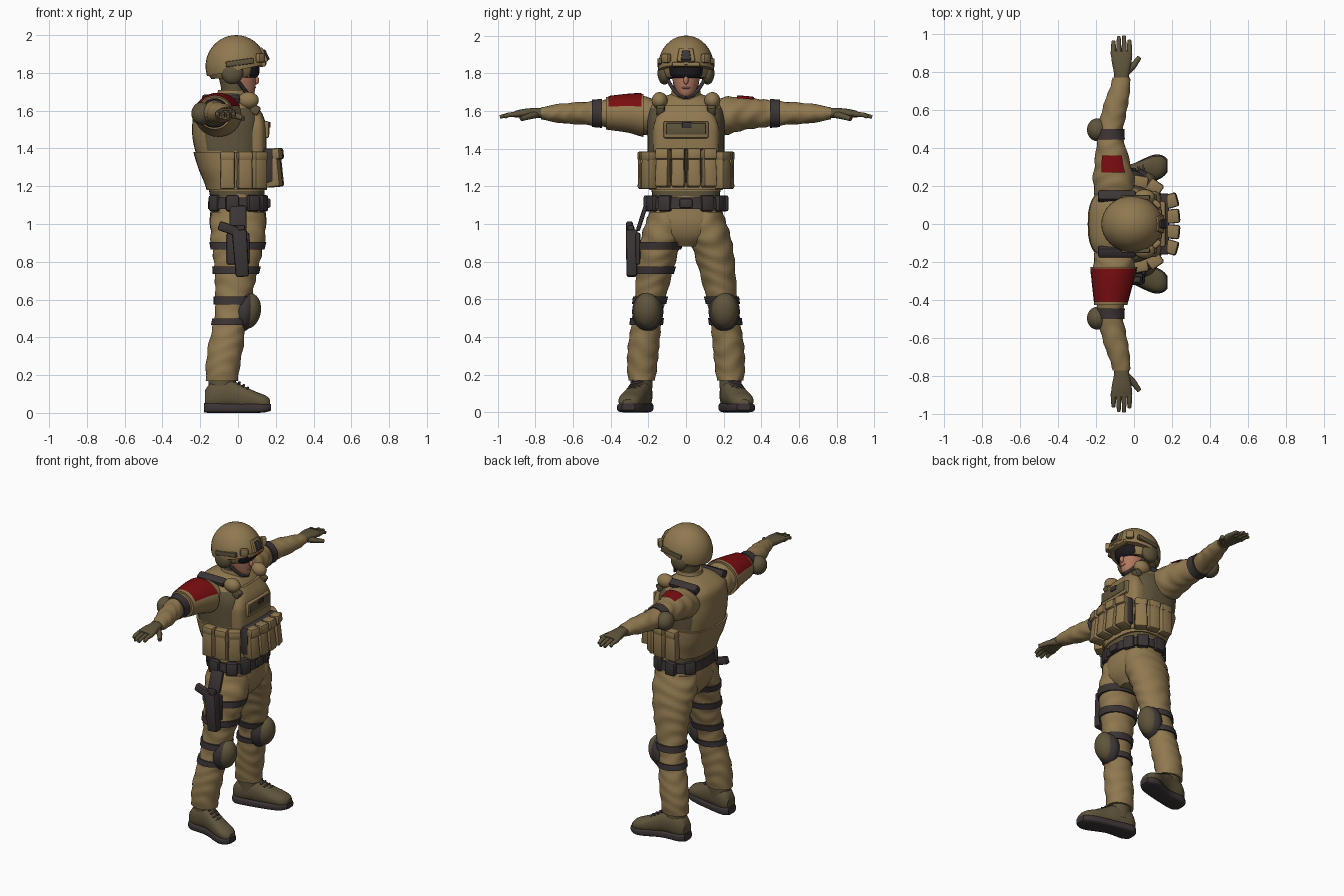
import bpy, bmesh, math
from mathutils import Vector, Euler, Matrix

cube = bpy.data.objects.get("Cube")
if cube:
    bpy.data.objects.remove(cube, do_unlink=True)


def material(name, r, g, b):
    m = bpy.data.materials.new(name)
    m.use_nodes = True
    m.diffuse_color = (r, g, b, 1)
    bsdf = m.node_tree.nodes["Principled BSDF"]
    bsdf.inputs["Base Color"].default_value = (r, g, b, 1)
    bsdf.inputs["Roughness"].default_value = 0.8
    return m


TAN = material("tan cloth", 0.28, 0.19, 0.08)
OLIVE = material("olive cloth", 0.115, 0.09, 0.045)
DARK = material("charcoal webbing", 0.045, 0.035, 0.036)
BLACK = material("black lens", 0.012, 0.01, 0.013)
SKIN = material("skin", 0.45, 0.19, 0.12)
RED = material("red patch", 0.19, 0.004, 0.005)


def finish(name, bm, mats, angle=40):
    mesh = bpy.data.meshes.new(name)
    bm.to_mesh(mesh)
    bm.free()
    for m in mats:
        mesh.materials.append(m)
    ob = bpy.data.objects.new(name, mesh)
    bpy.context.collection.objects.link(ob)
    bpy.ops.object.select_all(action='DESELECT')
    ob.select_set(True)
    bpy.context.view_layer.objects.active = ob
    bpy.ops.object.shade_smooth_by_angle(angle=math.radians(angle))
    return ob


def sample(rings, t):
    """Smoothly interpolate a ring (position, u, v, radius u, radius v)."""
    i = 0
    while i < len(rings) - 2 and t > rings[i + 1][0]:
        i += 1
    a, b = rings[i], rings[i + 1]
    before, after = rings[max(i - 1, 0)], rings[min(i + 2, len(rings) - 1)]
    h = b[0] - a[0]
    f = min(max((t - a[0]) / h, 0), 1)
    out = []
    for k in range(1, len(a)):
        m0 = (b[k] - before[k]) / (b[0] - before[0]) * h
        m1 = (after[k] - a[k]) / (after[0] - a[0]) * h
        out.append(a[k] + f * (m0 + f * (3 * (b[k] - a[k]) - 2 * m0 - m1
                                         + f * (m0 + m1 - 2 * (b[k] - a[k])))))
    return out


def loft(name, rings, mats, axis=2, side=1, power=2, fold=0, grow=0,
         span=None, rule=None, keep=None, step=0.015, segs=32):
    """Skin rings along an axis; straps and patches reuse the limb's rings."""
    lo, hi = span or (rings[0][0], rings[-1][0])
    n = max(2, round((hi - lo) / step))
    others = [k for k in range(3) if k != axis]
    bm = bmesh.new()
    loops = []
    for j in range(n + 1):
        t = lo + (hi - lo) * j / n
        u, v, ru, rv = sample(rings, t)
        loop = []
        for s in range(segs):
            a = math.tau * s / segs
            c, d = math.cos(a), math.sin(a)
            w = 1 + fold * math.sin(t * 75 + 2.5 * math.sin(a * 2 + t * 9))
            p = Vector()
            p[axis] = t
            p[others[0]] = u + (ru * w + grow) * math.copysign(abs(c) ** (2 / power), c)
            p[others[1]] = v + (rv * w + grow) * math.copysign(abs(d) ** (2 / power), d)
            p.y *= side
            loop.append(bm.verts.new(p))
        loops.append(loop)
    for a, b in zip(loops, loops[1:]):
        for s in range(segs):
            e = (s + 1) % segs
            bm.faces.new((a[s], a[e], b[e], b[s]))
    bm.faces.new(loops[0])
    bm.faces.new(loops[-1])
    bmesh.ops.recalc_face_normals(bm, faces=bm.faces)
    bm.normal_update()
    if rule:
        for f in bm.faces:
            f.material_index = rule(f.calc_center_median())
    if keep:
        bmesh.ops.delete(bm, geom=[f for f in bm.faces if not keep(f.normal)], context='FACES')
    return finish(name, bm, mats)


def box(name, at, size, mat, turn=(0, 0, 0), bevel=0.01, taper=1):
    bm = bmesh.new()
    bmesh.ops.create_cube(bm, size=1)
    for v in bm.verts:
        k = taper if v.co.z > 0 else 1
        v.co = Vector((v.co.x * size[0] * k, v.co.y * size[1] * k, v.co.z * size[2]))
    bmesh.ops.bevel(bm, geom=bm.edges[:], offset=bevel, segments=2, affect='EDGES', profile=0.5)
    rot = Euler([math.radians(d) for d in turn]).to_matrix().to_4x4()
    bm.transform(Matrix.Translation(at) @ rot)
    return finish(name, bm, [mat])


def ball(name, at, radii, mat, tilt=0, cut=None):
    bm = bmesh.new()
    bmesh.ops.create_uvsphere(bm, u_segments=32, v_segments=20, radius=1)
    bm.transform(Matrix.Translation(at) @ Matrix.Rotation(math.radians(tilt), 4, 'Y')
                 @ Matrix.Diagonal((*radii, 1)))
    if cut:
        res = bmesh.ops.bisect_plane(bm, geom=bm.verts[:] + bm.edges[:] + bm.faces[:],
                                     plane_co=cut[0], plane_no=cut[1], clear_inner=True)
        rim = [e for e in res["geom_cut"] if isinstance(e, bmesh.types.BMEdge)]
        bmesh.ops.holes_fill(bm, edges=rim)
    return finish(name, bm, [mat])


def rod(name, points, radius, mat, tip=1):
    cu = bpy.data.curves.new(name, 'CURVE')
    cu.dimensions = '3D'
    cu.bevel_depth = radius
    cu.bevel_resolution = 3
    cu.use_fill_caps = True
    sp = cu.splines.new('POLY')
    sp.points.add(len(points) - 1)
    for i, (p, q) in enumerate(zip(sp.points, points)):
        p.co = (*q, 1)
        p.radius = 1 + (tip - 1) * i / (len(points) - 1)
    cu.materials.append(mat)
    ob = bpy.data.objects.new(name, cu)
    bpy.context.collection.objects.link(ob)


# Torso, with olive shirt showing under the arms and below the vest
torso = [(1.1, 0, 0, .14, .175), (1.2, -.01, 0, .15, .185), (1.3, -.035, 0, .165, .2),
         (1.45, -.05, 0, .19, .205), (1.56, -.055, 0, .185, .205), (1.63, -.07, 0, .155, .185),
         (1.67, -.06, 0, .11, .13), (1.69, -.05, 0, .07, .08)]
loft("torso", torso, [TAN, OLIVE], power=2.7, rule=lambda c: int(
    c.z < 1.18 or (abs(c.y) > .14 and 1.38 < c.z < 1.62 and -.17 < c.x < .1)))
loft("vest_hem", torso, [TAN], power=2.7, grow=.012, span=(1.18, 1.38))
loft("chest_plate", [(1.2, .07, 0, .075, .165), (1.5, .075, 0, .075, .175),
                     (1.57, .06, 0, .075, .155), (1.63, .04, 0, .06, .12)], [TAN], power=4)
box("chest_pouch", (.145, 0, 1.5), (.04, .24, .09), TAN)
box("chest_panel", (.163, 0, 1.505), (.009, .21, .06), OLIVE, bevel=.002)
box("chest_tab", (.169, .005, 1.525), (.008, .05, .03), DARK, bevel=.002)
box("pouch_backing", (.16, 0, 1.31), (.05, .32, .18), DARK)

# Magazine pouches round the front of the vest
for i in range(4):
    y = (i - 1.5) * .08
    x = .197 - abs(y) * .12
    box("magazine_pouch", (x, y, 1.29), (.085, .073, .19), TAN, (0, -5, y * 130), .012, .92)
    box("pouch_flap", (x + .005, y, 1.37), (.085, .075, .06), TAN, (0, -5, y * 130), .012)
for s in (1, -1):
    for x, y, a in ((.11, .195, 55), (.035, .222, 80), (-.055, .225, 92)):
        box("side_pouch", (x, y * s, 1.28), (.06, .08, .19), TAN, (0, 0, a * s), .012, .92)
        box("side_flap", (x, y * s, 1.36), (.064, .08, .05), TAN, (0, 0, a * s), .012)
    # Shoulder webbing
    box("shoulder_strap", (-.09, .145 * s, 1.655), (.2, .055, .05), DARK, (-25 * s, 0, 0), .012)
    ball("shoulder_pouch", (.055, .14 * s, 1.655), (.055, .042, .045), TAN)
    box("strap_buckle", (.09, .135 * s, 1.605), (.05, .045, .05), OLIVE, (0, 30, 0))

# Hips and belt
hips = [(.88, 0, 0, .09, .07), (.93, 0, 0, .13, .16), (1.0, 0, 0, .15, .205),
        (1.08, 0, 0, .145, .19), (1.16, 0, 0, .14, .18)]
loft("hips", hips, [TAN], power=2.4)
loft("belt", hips, [DARK], power=2.4, span=(1.08, 1.14), grow=.015)
box("belt_buckle", (.16, 0, 1.11), (.025, .07, .05), DARK)
for x, y, a in ((.13, .11, 25), (.08, .18, 60), (-.03, .205, 90), (-.12, .13, 140)):
    for s in (1, -1):
        box("belt_pouch", (x, y * s, 1.11), (.04, .07, .085), DARK, (0, 0, a * s))

# Neck, head and face
loft("collar", [(1.6, -.035, 0, .11, .11), (1.66, -.03, 0, .09, .085),
                (1.71, -.025, 0, .08, .075)], [TAN])
loft("neck", [(1.64, -.02, 0, .065, .065), (1.72, -.02, 0, .07, .066),
              (1.82, -.03, 0, .085, .075)], [OLIVE])
loft("head", [(1.675, .05, 0, .025, .025), (1.69, .038, 0, .048, .042), (1.72, .025, 0, .066, .058),
              (1.78, .01, 0, .085, .075), (1.86, 0, 0, .09, .08), (1.92, 0, 0, .06, .05)], [SKIN])
ball("nose", (.094, 0, 1.763), (.018, .013, .024), SKIN, -15)
ball("mouth", (.083, 0, 1.722), (.012, .024, .007), SKIN)
loft("goggles", [(1.775, .02, 0, .075, .075), (1.79, .02, 0, .09, .09),
                 (1.835, .015, 0, .1, .1), (1.86, .01, 0, .1, .105)], [BLACK], power=2.5)

# Helmet, rails and headset
ball("helmet", (-.01, 0, 1.835), (.162, .148, .165), TAN, 0, ((0, 0, 1.815), (-.2, 0, 1)))
ball("helmet_nape", (-.03, 0, 1.83), (.135, .13, .11), TAN, 0, ((0, 0, 1.775), (-.05, 0, 1)))
box("mount_plate", (.133, 0, 1.895), (.03, .1, .08), TAN, (0, -22, 0), .008, .75)
box("mount_shroud", (.146, 0, 1.895), (.025, .055, .06), DARK, (0, -22, 0), .006, .7)
box("helmet_brow", (.13, 0, 1.845), (.035, .15, .025), TAN, (0, -10, 0), .008)
for s in (1, -1):
    box("helmet_rail", (.01, .14 * s, 1.855), (.15, .025, .03), OLIVE, (0, -8, 0), .006)
    box("rail_light", (.12, .105 * s, 1.88), (.05, .03, .05), TAN, (0, 0, -45 * s))
    ball("ear_cup", (-.03, .115 * s, 1.8), (.058, .036, .06), OLIVE)
    rod("chin_strap", [(-.01, .1 * s, 1.77), (.03, .068 * s, 1.715),
                       (.055, .04 * s, 1.685), (.072, 0, 1.672)], .01, DARK)

# Limb outlines, shared by sleeves, trousers, straps and patches
arm = [(.12, -.1, 1.565, .1, .09), (.22, -.105, 1.575, .11, .1), (.3, -.112, 1.585, .097, .088),
       (.4, -.12, 1.587, .078, .075), (.47, -.125, 1.587, .066, .067), (.55, -.113, 1.587, .066, .06),
       (.65, -.09, 1.587, .062, .053), (.72, -.073, 1.587, .052, .042), (.77, -.066, 1.587, .045, .032)]
hand = [(.74, -.067, 1.588, .036, .026), (.79, -.065, 1.59, .04, .026), (.86, -.065, 1.588, .053, .023),
        (.91, -.066, 1.583, .055, .017)]
leg = [(.17, -.085, .235, .085, .072), (.25, -.08, .233, .09, .08), (.35, -.065, .225, .093, .083),
       (.45, -.048, .213, .088, .08), (.55, -.03, .2, .09, .08), (.65, -.02, .182, .1, .086),
       (.75, -.01, .166, .115, .096), (.85, -.003, .147, .13, .106), (.95, 0, .12, .147, .113),
       (1.06, 0, .1, .14, .095)]
foot = [(-.175, .235, .075, .04, .045), (-.14, .236, .09, .058, .075), (-.04, .248, .1, .06, .075),
        (.03, .27, .08, .06, .062), (.1, .292, .065, .064, .045), (.15, .302, .055, .052, .035),
        (.17, .305, .05, .03, .02)]
sole = [(-.18, .235, .027, .04, .025), (-.15, .235, .027, .062, .027), (-.03, .25, .025, .058, .025),
        (.1, .293, .025, .07, .025), (.15, .303, .026, .058, .022), (.175, .306, .03, .035, .018)]

for s in (1, -1):
    # Arms and gloves
    loft("sleeve", arm, [TAN], 1, s, fold=.035)
    loft("elbow_strap", arm, [DARK], 1, s, grow=.008, span=(.445, .5))
    ball("elbow_pad", (-.192, .495 * s, 1.585), (.055, .06, .06), OLIVE)
    loft("glove", hand, [OLIVE], 1, s, power=2.4)
    for i, reach in enumerate((.965, .988, .985, .96)):
        x = -.024 - i * .028
        rod("finger", [(x, .89 * s, 1.583), (x, .94 * s, 1.58), (x, reach * s, 1.568)], .015, OLIVE, .65)
    rod("thumb", [(-.05, .79 * s, 1.583), (-.005, .83 * s, 1.572), (.028, .875 * s, 1.558)], .021, OLIVE, .6)

    # Legs, knee pads and boots
    loft("trouser_leg", leg, [TAN], 2, s, fold=.03)
    for lo, hi in ((.575, .615), (.465, .5)):
        loft("knee_strap", leg, [DARK], 2, s, grow=.01, span=(lo, hi))
    ball("knee_pad_rim", (.035, .203 * s, .535), (.06, .083, .105), DARK, 10)
    ball("knee_pad", (.055, .205 * s, .54), (.066, .07, .095), OLIVE, 10)
    loft("boot_shaft", [(.08, -.085, .236, .07, .055), (.21, -.085, .236, .07, .06)], [OLIVE], 2, s)
    loft("boot", foot, [OLIVE], 0, s, power=2.3)
    loft("boot_sole", sole, [DARK], 0, s, power=4)
    for i in range(4):
        x = -.02 + i * .022
        z = .174 - i * .014
        rod("boot_lace", [(x, (.225 + i * .008) * s, z - .01), (x + .006, (.255 + i * .008) * s, z),
                          (x, (.285 + i * .008) * s, z - .01)], .007, DARK)

# Shoulder patches: a broad padded one on the right, a small one on the left
loft("shoulder_pad", arm, [TAN], 1, -1, grow=.014, span=(.225, .425))
loft("right_patch", arm, [RED], 1, -1, grow=.019, span=(.235, .41), keep=lambda n: n.z > .45)
loft("left_patch", arm, [RED], 1, 1, grow=.008, span=(.27, .36), keep=lambda n: n.z > .8)

# Right thigh holster
for lo, hi in ((.865, .905), (.735, .775)):
    loft("thigh_strap", leg, [DARK], 2, -1, grow=.01, span=(lo, hi))
box("holster_hanger", (0, -.235, 1.03), (.09, .022, .14), DARK, (-18, 0, 0))
box("holster_plate", (0, -.255, .87), (.12, .025, .17), DARK)
box("holster", (.015, -.288, .845), (.07, .055, .25), DARK, (0, -4, 0), .012, 1.15)
box("pistol_slide", (.005, -.292, .97), (.065, .035, .05), DARK)
box("pistol_grip", (-.05, -.3, .975), (.11, .035, .05), DARK, (0, 20, 0))
